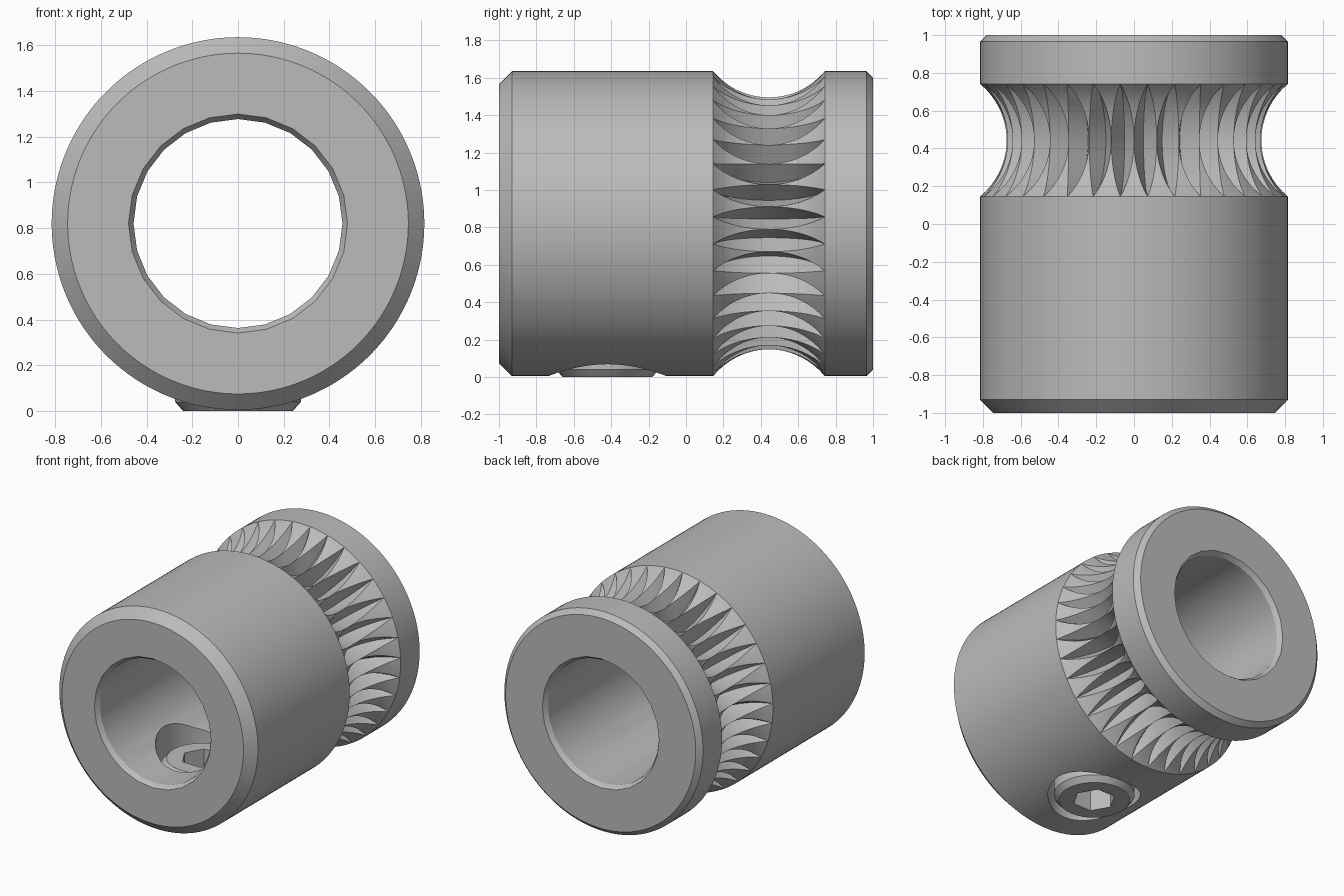
import bpy, bmesh
from math import sin, cos, pi, sqrt
from mathutils import Vector

if "Cube" in bpy.data.objects:
    bpy.data.objects.remove(bpy.data.objects["Cube"])

AXIS_Z = 0.82        # height of the shaft axis
R = 0.815            # outer radius
TEETH = 35
G0, G1 = 0.145, 0.742   # groove ends along y
RIDGE, VALLEY = 0.675, 0.56
SCREW_Y = -0.42

steel = bpy.data.materials.new("steel_grey")
steel.use_nodes = True
steel.diffuse_color = (0.5, 0.5, 0.5, 1)
steel.node_tree.nodes["Principled BSDF"].inputs["Base Color"].default_value = (0.5, 0.5, 0.5, 1)


def loft(name, rings):
    """Skin a list of equal-length point rings and cap both ends."""
    bm = bmesh.new()
    rows = [[bm.verts.new(p) for p in ring] for ring in rings]
    n = len(rows[0])
    for a, b in zip(rows, rows[1:]):
        for i in range(n):
            j = (i + 1) % n
            bm.faces.new((a[i], a[j], b[j], b[i]))
    bm.faces.new(rows[0])
    bm.faces.new(rows[-1])
    bmesh.ops.remove_doubles(bm, verts=bm.verts, dist=0.0005)
    bmesh.ops.recalc_face_normals(bm, faces=bm.faces)
    mesh = bpy.data.meshes.new(name)
    bm.to_mesh(mesh)
    bm.free()
    mesh.materials.append(steel)
    obj = bpy.data.objects.new(name, mesh)
    bpy.context.collection.objects.link(obj)
    return obj


def along_y(r, a, y):
    return Vector((r * cos(a), y, AXIS_Z + r * sin(a)))


def lathe_y(name, profile, n):
    return loft(name, [[along_y(r, 2 * pi * i / n, y) for i in range(n)] for r, y in profile])


def lathe_z(name, profile, n):
    return loft(name, [[Vector((r * cos(2 * pi * i / n), SCREW_Y + r * sin(2 * pi * i / n), z))
                        for i in range(n)] for r, z in profile])


def cut(obj, cutter):
    cutter.hide_render = True
    mod = obj.modifiers.new("cut", "BOOLEAN")
    mod.operation = "DIFFERENCE"
    mod.solver = "EXACT"
    mod.object = cutter
    bpy.context.view_layer.objects.active = obj
    bpy.ops.object.modifier_apply(modifier=mod.name)
    bpy.data.objects.remove(cutter)


def smooth(obj):
    bpy.ops.object.select_all(action="DESELECT")
    obj.select_set(True)
    bpy.context.view_layer.objects.active = obj
    bpy.ops.object.shade_smooth_by_angle(angle=pi / 7)


def arc_radius(floor, t):
    """Radius of a concave arc: R at t = +-1, floor at t = 0."""
    half, sag = (G1 - G0) / 2, R - floor
    rad = (half * half + sag * sag) / (2 * sag)
    return floor + rad - sqrt(rad * rad - (half * t) ** 2)


def toothed_ring(y, base, valley, w):
    """One ring: a V notch of half-width w (0..1) per tooth, base surface between."""
    ring = []
    for k in range(TEETH):
        centre = -pi / 2 + 2 * pi * k / TEETH
        for f, r in ((0, valley), (w, base), ((1 + w) / 2, base), (1, base),
                     (2 - (1 + w) / 2, base), (2 - w, base)):
            ring.append(along_y(r, centre + f * pi / TEETH, y))
    return ring


# Hub body with the hobbed groove
rings = [toothed_ring(-1, 0.745, 0.745, 0), toothed_ring(-0.93, R, R, 0)]
STEPS = 20
for s in range(STEPS + 1):
    t = -1 + 2 * s / STEPS
    y = (G0 + G1) / 2 + t * (G1 - G0) / 2
    rings.append(toothed_ring(y, arc_radius(RIDGE, t), arc_radius(VALLEY, t), 1 - t * t))
rings += [toothed_ring(0.965, R, R, 0), toothed_ring(1, 0.78, 0.78, 0)]
body = loft("drive_gear_body", rings)

# Shaft bore with flared ends, then the screw hole
cut(body, lathe_y("bore_cutter", [(0.523, -1.066), (0.457, -0.967), (0.457, 0.967), (0.523, 1.066)], 24))
cut(body, lathe_z("screw_hole_cutter", [(0.315, -0.2), (0.315, 0.7)], 48))
smooth(body)

# Set screw with a hexagonal socket
screw = lathe_z("set_screw", [(0.24, 0), (0.275, 0.04), (0.275, 0.3), (0.24, 0.34)], 32)
cut(screw, lathe_z("hex_cutter", [(0.145, -0.2), (0.145, 0.6)], 6))
smooth(screw)
